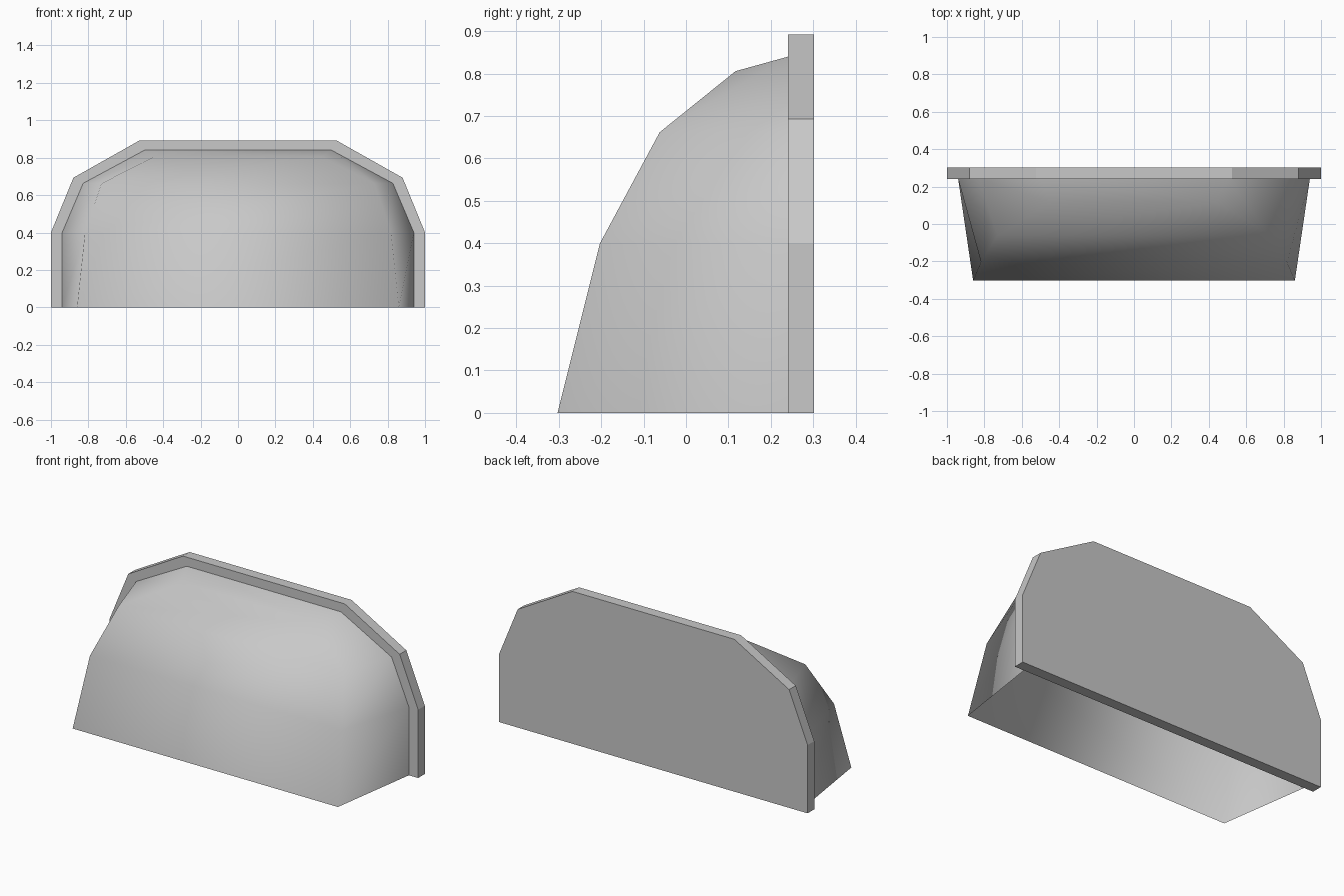
import bpy, bmesh

if "Cube" in bpy.data.objects:
    bpy.data.objects.remove(bpy.data.objects["Cube"])

grey = bpy.data.materials.new("light_grey")
grey.diffuse_color = (0.58, 0.58, 0.58, 1)
grey.use_nodes = True
grey.node_tree.nodes["Principled BSDF"].inputs["Base Color"].default_value = grey.diffuse_color


def mirrored(half):
    """Right-hand points from bottom to top, continued down the left side."""
    return half + [(-x, y, z) for x, y, z in reversed(half)]


def finish(name, bm, smooth):
    mesh = bpy.data.meshes.new(name)
    for f in bm.faces:
        f.smooth = smooth
    bm.to_mesh(mesh)
    bm.free()
    mesh.materials.append(grey)
    obj = bpy.data.objects.new(name, mesh)
    bpy.context.collection.objects.link(obj)


# Back plate: faceted arch outline, extruded backwards
outline = mirrored([(1.0, 0.24, 0), (1.0, 0.24, 0.4),
                    (0.88, 0.24, 0.693), (0.525, 0.24, 0.893)])
bm = bmesh.new()
face = bm.faces.new([bm.verts.new(p) for p in outline])
ext = bmesh.ops.extrude_face_region(bm, geom=[face], use_keep_orig=True)
bmesh.ops.translate(bm, vec=(0, 0.062, 0),
                    verts=[g for g in ext["geom"] if isinstance(g, bmesh.types.BMVert)])
bmesh.ops.recalc_face_normals(bm, faces=bm.faces)
finish("back_plate", bm, False)

# Hood: thin smooth shell, open underneath, between a rear rim and a front curve
rear = mirrored([(0.94, 0.24, 0), (0.94, 0.24, 0.4),
                 (0.828, 0.24, 0.663), (0.5, 0.24, 0.84)])
front = mirrored([(0.86, -0.303, 0), (0.818, -0.203, 0.4),
                  (0.73, -0.062, 0.662), (0.447, 0.117, 0.806)])
bm = bmesh.new()
r = [bm.verts.new(p) for p in rear]
f = [bm.verts.new(p) for p in front]
n = len(r)
for i in range(n - 1):               # sides and top
    bm.faces.new((f[i], r[i], r[i + 1], f[i + 1]))
for i in range(n // 2 - 1):          # front bands, left to right
    bm.faces.new((f[n - 1 - i], f[i], f[i + 1], f[n - 2 - i]))
finish("hood", bm, True)
